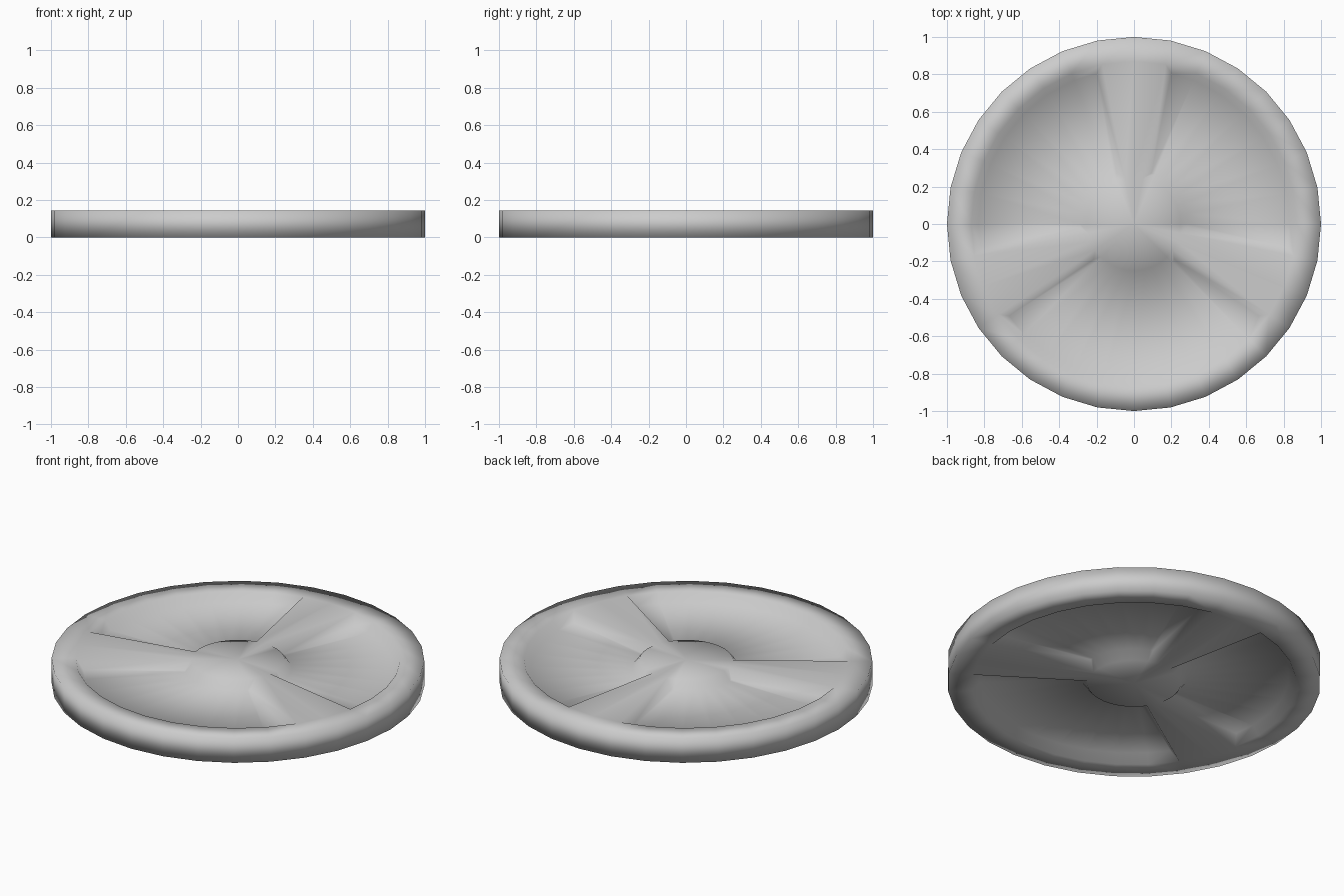
import bpy, bmesh, math

if "Cube" in bpy.data.objects:
    bpy.data.objects.remove(bpy.data.objects["Cube"])

SEG = 32
HEIGHT = 0.145
R_OUT, R_RIM, R_HUB = 1.0, 0.87, 0.25
INSET, DEPTH = 0.038, 0.05
SPOKE_SEGMENTS = {7, 8, 17, 18, 29, 30}   # two segments per spoke

bm = bmesh.new()


def ring(r, z):
    return [bm.verts.new((r * math.cos(i * math.tau / SEG),
                          r * math.sin(i * math.tau / SEG), z)) for i in range(SEG)]


def cap(z):
    """One disc side: rim, spokes, hub; returns outer ring and pocket faces."""
    outer, rim, hub = ring(R_OUT, z), ring(R_RIM, z), ring(R_HUB, z)
    centre = bm.verts.new((0, 0, z))
    pockets = []
    for i in range(SEG):
        j = (i + 1) % SEG
        bm.faces.new((outer[i], outer[j], rim[j], rim[i]))
        f = bm.faces.new((rim[i], rim[j], hub[j], hub[i]))
        if i not in SPOKE_SEGMENTS:
            pockets.append(f)
        bm.faces.new((hub[i], hub[j], centre))
    return outer, pockets


top, top_pockets = cap(HEIGHT)
bottom, bottom_pockets = cap(0)

# Outer wall
for i in range(SEG):
    j = (i + 1) % SEG
    bm.faces.new((bottom[i], bottom[j], top[j], top[i]))
bmesh.ops.recalc_face_normals(bm, faces=bm.faces[:])

# Three sunken pockets on each side
for pockets in (top_pockets, bottom_pockets):
    bmesh.ops.inset_region(bm, faces=pockets, thickness=INSET, depth=-DEPTH,
                           use_even_offset=True, use_boundary=True)

for f in bm.faces:
    f.smooth = True

mesh = bpy.data.meshes.new("spoked_disc")
bm.to_mesh(mesh)
bm.free()
disc = bpy.data.objects.new("spoked_disc", mesh)
bpy.context.collection.objects.link(disc)
